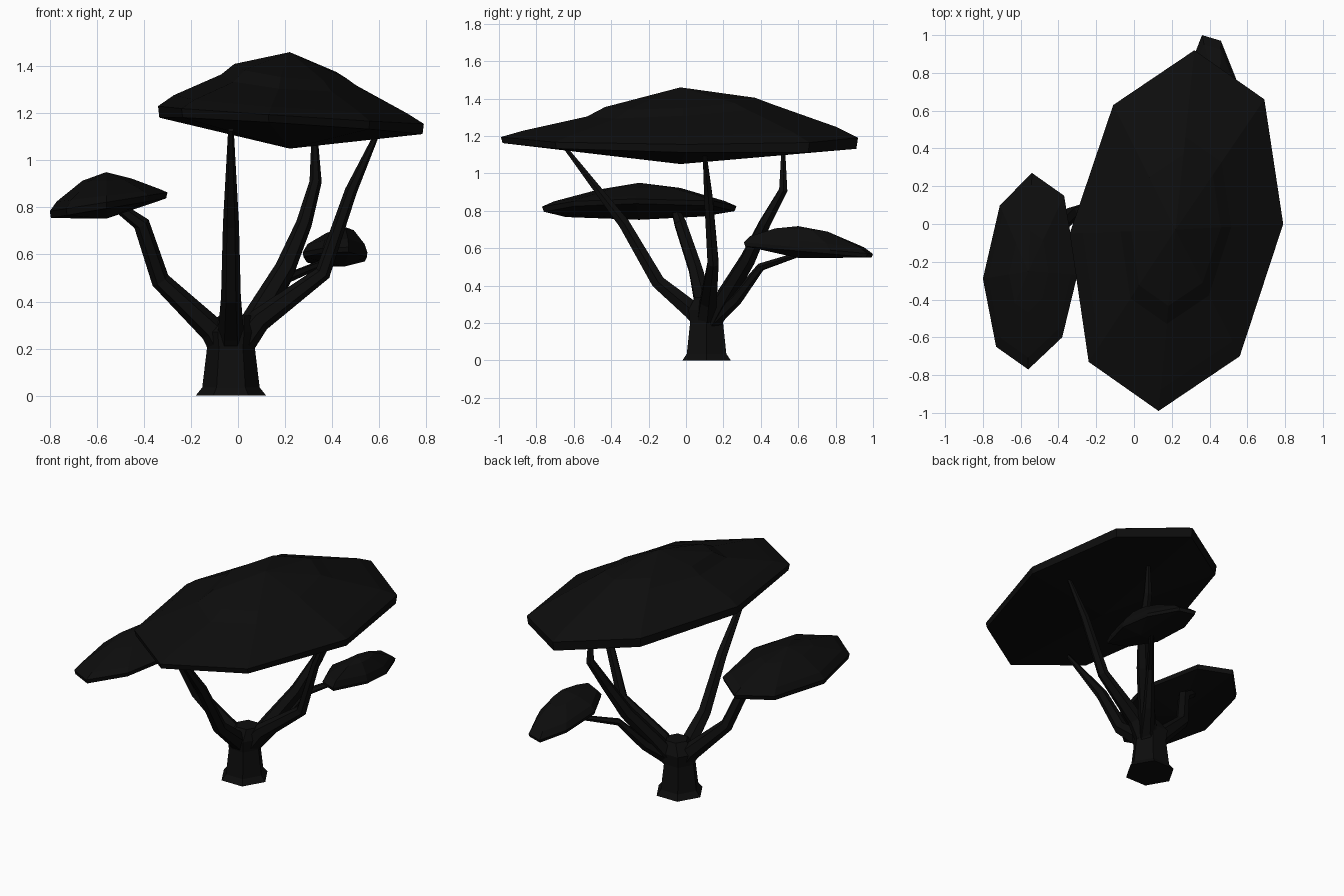
import bpy
import math
from mathutils import Vector

cube = bpy.data.objects.get("Cube")
if cube:
    bpy.data.objects.remove(cube, do_unlink=True)

COLOUR = (0.004, 0.004, 0.004, 1)
black = bpy.data.materials.new("charcoal_black")
black.use_nodes = True
black.diffuse_color = COLOUR
bsdf = black.node_tree.nodes["Principled BSDF"]
bsdf.inputs["Base Color"].default_value = COLOUR
bsdf.inputs["Roughness"].default_value = 0.9


def loft(name, rings, low=None, high=None):
    """Skin equal-sized rings, closing each end with a cap or a fan to a point."""
    n = len(rings[0])
    verts = [p for ring in rings for p in ring]
    faces = []
    for r in range(len(rings) - 1):
        for i in range(n):
            a, b = r * n + i, r * n + (i + 1) % n
            faces.append((a, b, b + n, a + n))
    last = (len(rings) - 1) * n
    for tip, start, flip in ((low, 0, True), (high, last, False)):
        if tip is None:
            cap = list(range(start, start + n))
            faces.append(cap[::-1] if flip else cap)
            continue
        verts.append(tip)
        t = len(verts) - 1
        for i in range(n):
            a, b = start + i, start + (i + 1) % n
            faces.append((b, a, t) if flip else (a, b, t))
    mesh = bpy.data.meshes.new(name)
    mesh.from_pydata([tuple(v) for v in verts], [], faces)
    mesh.materials.append(black)
    obj = bpy.data.objects.new(name, mesh)
    bpy.context.collection.objects.link(obj)
    return obj


def branch(name, path, radii, sides=6):
    """Tapered faceted limb following a bent path."""
    pts = [Vector(p) for p in path]
    rings = []
    for i, p in enumerate(pts):
        d = (pts[min(i + 1, len(pts) - 1)] - pts[max(i - 1, 0)]).normalized()
        u = Vector((0, 1, 0)).cross(d).normalized()
        v = d.cross(u)
        angles = [math.tau * k / sides for k in range(sides)]
        rings.append([p + radii[i] * (u * math.cos(a) + v * math.sin(a)) for a in angles])
    return loft(name, rings)


def canopy(name, outline, centre, layers, low, high):
    """Domed pad: each layer is (scale, height, slope in x, slope in y)."""
    cx, cy = centre
    rings = []
    for s, z, sx, sy in layers:
        ring = []
        for x, y in outline:
            dx, dy = s * (x - cx), s * (y - cy)
            ring.append((cx + dx, cy + dy, z + sx * dx + sy * dy))
        rings.append(ring)
    return loft(name, rings, (cx, cy, low), (cx, cy, high))


# Flared six-sided trunk
trunk_rings = []
for z, rx, shift in ((0, .15, 0), (.035, .122, 0), (.2, .102, 0),
                     (.27, .112, 0), (.34, .07, .02)):
    trunk_rings.append([(-.03 + shift + rx * math.cos(math.tau * k / 6),
                         .11 + rx * math.sin(math.tau * k / 6), z) for k in range(6)])
loft("trunk", trunk_rings)

# Bent limbs
branch("right_branch",
       [(-.06, .11, .2), (-.11, .10, .28), (-.33, .05, .49), (-.41, -.03, .73), (-.52, -.06, .81)],
       [.06, .055, .04, .035, .022])
branch("front_branch",
       [(-.03, .10, .2), (-.03, .03, .27), (-.03, -.15, .42), (-.03, -.33, .73), (-.03, -.64, 1.13)],
       [.06, .055, .042, .034, .012])
branch("back_branch",
       [(.0, .13, .2), (.09, .22, .36), (.20, .33, .54), (.28, .42, .73), (.33, .52, .91), (.325, .52, 1.12)],
       [.06, .05, .044, .034, .026, .012])
branch("left_branch",
       [(.0, .11, .2), (.09, .12, .32), (.36, .145, .52), (.48, .12, .87), (.585, .1, 1.1)],
       [.06, .05, .034, .026, .012])
branch("lower_back_branch",
       [(.02, .14, .22), (.11, .27, .33), (.21, .40, .5), (.40, .64, .58)],
       [.05, .034, .022, .014])

# Large top canopy
canopy("main_canopy",
       [(.79, 0), (.69, .66), (.32, .92), (-.11, .63),
        (-.34, -.05), (-.24, -.73), (.13, -.99), (.56, -.70)],
       (.22, -.03),
       [(.99, 1.147, -.062, -.01), (1, 1.193, -.067, .005), (.88, 1.238, -.08, .02),
        (.52, 1.337, -.1, .075), (.42, 1.38, -.13, .075)],
       1.05, 1.46)

# Side canopy on the right
canopy("right_canopy",
       [(-.30, -.27), (-.37, .15), (-.54, .27), (-.71, .10),
        (-.80, -.29), (-.73, -.65), (-.56, -.77), (-.38, -.60)],
       (-.56, -.25),
       [(.98, .795, .17, 0), (1, .822, .16, 0), (.88, .85, .12, 0), (.42, .918, .04, .02)],
       .752, .95)

# Small low canopy at the back
canopy("back_canopy",
       [(.54, .77), (.46, .97), (.36, 1.0), (.29, .82),
        (.275, .55), (.36, .36), (.47, .31), (.55, .55)],
       (.45, .60),
       [(.98, .585, 0, -.09), (1, .605, 0, -.09), (.88, .64, 0, -.1), (.42, .698, .1, -.06)],
       .548, .718)
